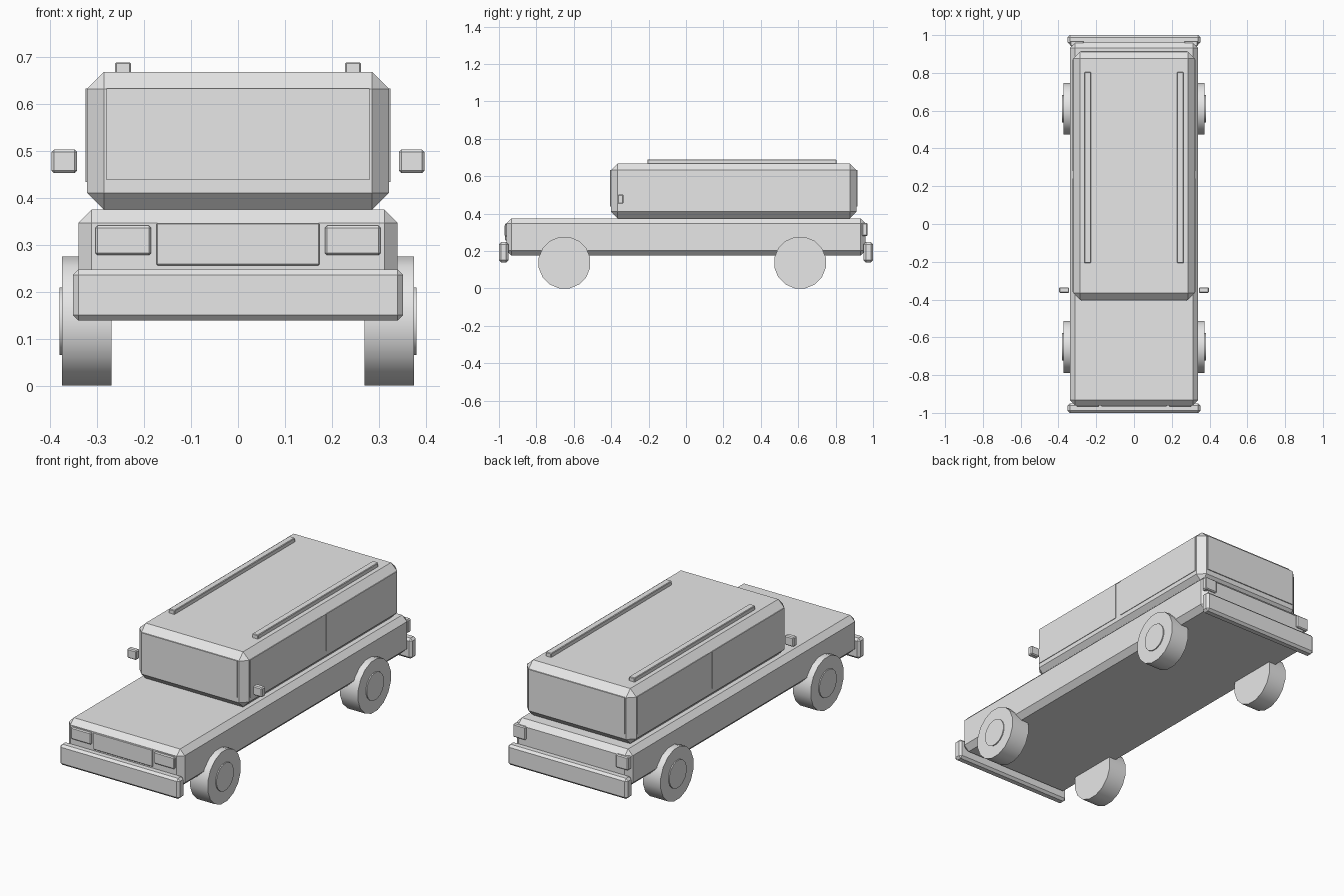
import bpy, math

if "Cube" in bpy.data.objects:
    bpy.data.objects.remove(bpy.data.objects["Cube"])

paint = bpy.data.materials.new("plain grey")
paint.diffuse_color = (0.8, 0.8, 0.8, 1)
paint.use_nodes = True
paint.node_tree.nodes["Principled BSDF"].inputs["Base Color"].default_value = paint.diffuse_color


def box(name, x, y, z, bevel=0.0):
    """Box from (min, max) ranges with optional chamfered edges."""
    bpy.ops.mesh.primitive_cube_add(size=1, location=[(r[0] + r[1]) / 2 for r in (x, y, z)])
    ob = bpy.context.object
    ob.name = name
    ob.scale = [r[1] - r[0] for r in (x, y, z)]
    bpy.ops.object.transform_apply(location=False, rotation=False, scale=True)
    ob.data.materials.append(paint)
    if bevel:
        mod = ob.modifiers.new("chamfer", "BEVEL")
        mod.width, mod.segments = bevel, 1
    return ob


def pair(name, x, y, z, bevel=0.0):
    """The same box on the right and left side."""
    box(name + "_right", x, y, z, bevel)
    box(name + "_left", (-x[1], -x[0]), y, z, bevel)


def disc(name, x, y, z, radius, width):
    """Cylinder with its axis across the car, a flat side on the ground."""
    n = 16
    bpy.ops.mesh.primitive_cylinder_add(vertices=n, radius=radius / math.cos(math.pi / n),
                                        depth=width, location=(x, y, z),
                                        rotation=(math.pi / n, math.pi / 2, 0))
    ob = bpy.context.object
    ob.rotation_mode = 'XYZ'
    ob.rotation_euler = (0, math.pi / 2, 0)
    for v in ob.data.vertices:  # half a step turn so a flat side faces down
        a, c = v.co.x, v.co.y
        s, k = math.sin(math.pi / n), math.cos(math.pi / n)
        v.co.x, v.co.y = a * k - c * s, a * s + c * k
    ob.name = name
    ob.data.materials.append(paint)
    bpy.ops.object.shade_smooth_by_angle(angle=math.radians(30))


# Lower body and cabin
box("lower_body", (-0.34, 0.34), (-0.96, 0.96), (0.175, 0.375), 0.028)
box("cabin", (-0.322, 0.322), (-0.402, 0.912), (0.375, 0.668), 0.036)

# Window plates
box("windscreen", (-0.28, 0.28), (-0.407, -0.40), (0.438, 0.633))
box("rear_window", (-0.28, 0.28), (0.91, 0.917), (0.438, 0.633))
pair("front_side_window", (0.319, 0.325), (-0.36, 0.24), (0.434, 0.633))
pair("rear_side_window", (0.319, 0.325), (0.28, 0.87), (0.434, 0.633))

# Bumpers
box("front_bumper", (-0.352, 0.352), (-1.0, -0.95), (0.139, 0.248), 0.012)
box("rear_bumper", (-0.352, 0.352), (0.95, 1.0), (0.139, 0.248), 0.012)

# Grille and lamps
box("grille", (-0.174, 0.174), (-0.967, -0.95), (0.256, 0.347), 0.003)
pair("headlight", (0.185, 0.304), (-0.97, -0.94), (0.278, 0.341), 0.005)
pair("tail_light", (0.265, 0.338), (0.94, 0.97), (0.28, 0.35), 0.005)

# Roof rails and door mirrors
pair("roof_rail", (0.228, 0.262), (-0.207, 0.805), (0.665, 0.689), 0.003)
pair("door_mirror", (0.343, 0.397), (-0.365, -0.335), (0.453, 0.503), 0.005)

# Wheels with hubcaps
for side, sx in (("right", 1), ("left", -1)):
    for end, y in (("front", -0.65), ("rear", 0.61)):
        disc(f"{end}_{side}_wheel", sx * 0.322, y, 0.1375, 0.1375, 0.105)
        disc(f"{end}_{side}_hubcap", sx * 0.365, y, 0.1375, 0.072, 0.03)
